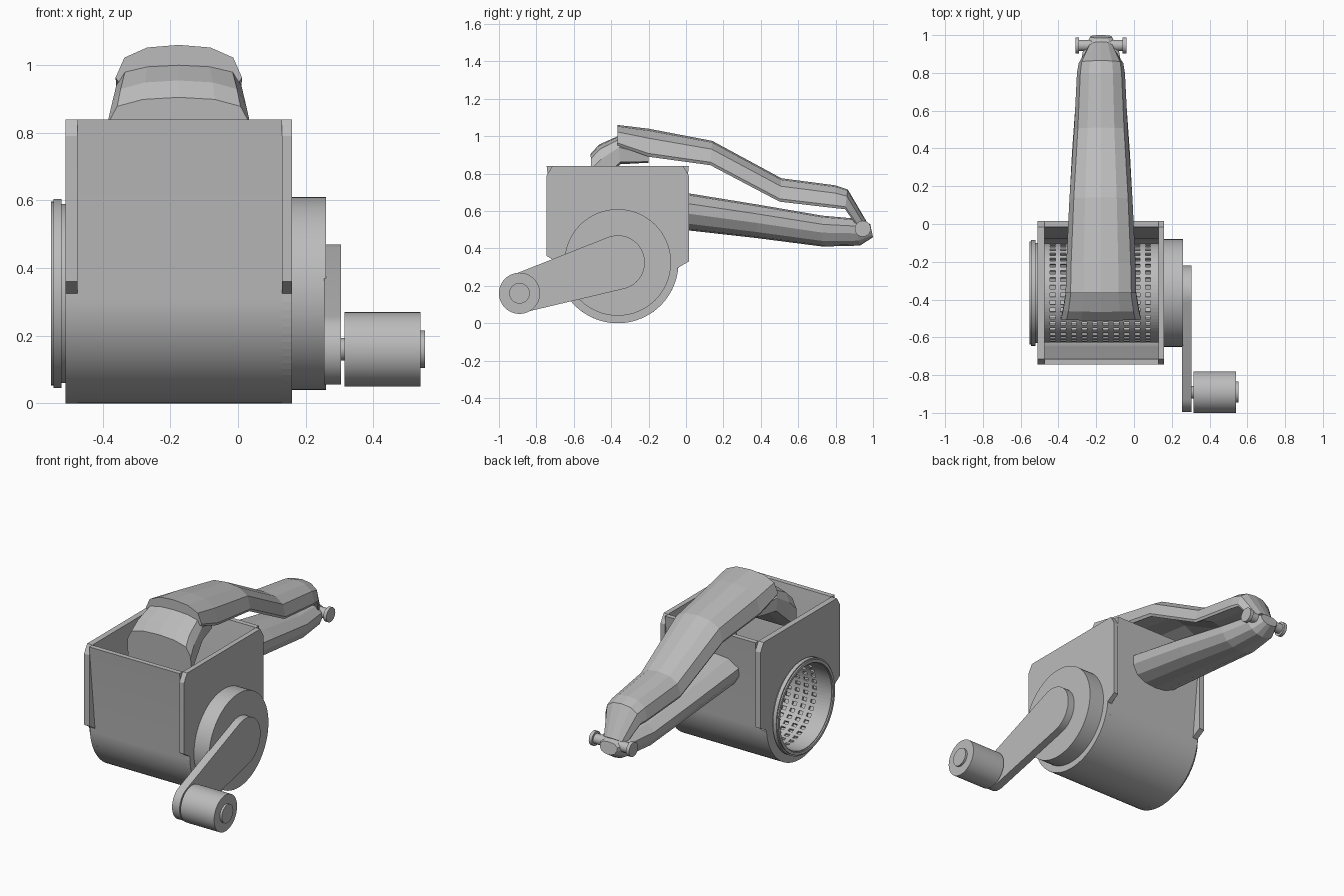
import bpy, bmesh, math
from mathutils import Matrix

if "Cube" in bpy.data.objects:
    bpy.data.objects.remove(bpy.data.objects["Cube"])

GREY = (0.5, 0.5, 0.5, 1)
mat = bpy.data.materials.new("grey plastic")
mat.use_nodes = True
mat.diffuse_color = GREY
mat.node_tree.nodes["Principled BSDF"].inputs["Base Color"].default_value = GREY

CY, CZ, R = -0.365, 0.325, 0.325      # drum axis and housing radius
HX = -0.175                           # handle centre line


def finish(name, bm, smooth=False):
    bmesh.ops.recalc_face_normals(bm, faces=bm.faces)
    me = bpy.data.meshes.new(name)
    bm.to_mesh(me)
    bm.free()
    me.materials.append(mat)
    ob = bpy.data.objects.new(name, me)
    bpy.context.collection.objects.link(ob)
    if smooth:
        bpy.ops.object.select_all(action='DESELECT')
        ob.select_set(True)
        bpy.context.view_layer.objects.active = ob
        bpy.ops.object.shade_smooth_by_angle(angle=math.radians(25))
    return ob


def arc(cy, cz, r, a0, a1, n):
    """Points (y, z) on an arc, angles in degrees."""
    angles = [math.radians(a0 + (a1 - a0) * i / n) for i in range(n + 1)]
    return [(cy + r * math.cos(a), cz + r * math.sin(a)) for a in angles]


def circle(cy, cz, r, n=64):
    return arc(cy, cz, r, 0, 360, n)[:-1]


def prism(name, x0, x1, outer, hole=None, smooth=False):
    """Extrude a (y, z) outline along x, with an optional hole."""
    bm = bmesh.new()
    edges = []
    for loop in [outer] + ([hole] if hole else []):
        vs = [bm.verts.new((x0, y, z)) for y, z in loop]
        edges += [bm.edges.new((vs[i - 1], vs[i])) for i in range(len(vs))]
    bmesh.ops.triangle_fill(bm, edges=edges, use_beauty=True)
    ext = bmesh.ops.extrude_face_region(bm, geom=bm.faces[:])
    moved = [g for g in ext["geom"] if isinstance(g, bmesh.types.BMVert)]
    bmesh.ops.translate(bm, verts=moved, vec=(x1 - x0, 0, 0))
    return finish(name, bm, smooth)


def cylinder(name, x0, x1, cy, cz, r, n=48):
    bm = bmesh.new()
    m = Matrix.Translation(((x0 + x1) / 2, cy, cz)) @ Matrix.Rotation(math.pi / 2, 4, 'Y')
    bmesh.ops.create_cone(bm, cap_ends=True, segments=n, radius1=r, radius2=r,
                          depth=x1 - x0, matrix=m)
    return finish(name, bm, True)


def loft(name, half, stations):
    """Join cross-sections; each station is top y, z, bottom y, z, half width."""
    section = half + [(-u, t) for u, t in reversed(half) if u > 0]
    bm = bmesh.new()
    rings = [[bm.verts.new((HX + u * w, yb + (yt - yb) * t, zb + (zt - zb) * t))
              for u, t in section] for yt, zt, yb, zb, w in stations]
    n = len(section)
    for a, b in zip(rings, rings[1:]):
        for i in range(n):
            bm.faces.new((a[i - 1], a[i], b[i], b[i - 1]))
    bm.faces.new(rings[0])
    bm.faces.new(rings[-1])
    return finish(name, bm)


# Housing: side plates and the U-shaped wall between them
front, back, top = -0.745, 0.015, 0.84
plate = ([(front, 0.36), (front, 0.79), (front + 0.03, top),
          (back - 0.03, top), (back, 0.79), (back, 0.33), (-0.045, 0.295)]
         + arc(CY, CZ, R, -6, -180, 40))
prism("left_side_plate", 0.13, 0.16, plate)
prism("right_side_plate", -0.51, -0.475, plate, circle(CY, CZ, 0.262), True)
wall = ([(front, top)] + arc(CY, CZ, R, 180, 360, 40) + [(back, top), (back - 0.03, top)]
        + arc(CY, CZ, R - 0.04, 360, 180, 40) + [(front + 0.03, top)])
prism("housing_wall", -0.475, 0.13, wall, smooth=True)

# Perforated grating drum
ROWS, COLS = 40, 10
xs = [-0.545, -0.46]
for c in range(COLS):
    mid = -0.43 + c * 0.056
    xs += [mid - 0.014, mid + 0.014]
xs.append(0.13)
bm = bmesh.new()
rings = [[bm.verts.new((x, y, z)) for y, z in circle(CY, CZ, 0.262, ROWS * 2)] for x in xs]
for k, (a, b) in enumerate(zip(rings, rings[1:])):
    slot_column = k >= 2 and k % 2 == 0 and k < 2 + 2 * COLS
    for i in range(ROWS * 2):
        if not (slot_column and i % 2):
            bm.faces.new((a[i - 1], a[i], b[i], b[i - 1]))
drum = finish("grating_drum", bm)
mod = drum.modifiers.new("thickness", 'SOLIDIFY')
mod.thickness = 0.012
mod.offset = -1

# Drum collar on the open end, drum hub on the other
prism("drum_neck", -0.525, -0.505, circle(CY, CZ, 0.265), circle(CY, CZ, 0.25), True)
prism("drum_rim", -0.545, -0.522, circle(CY, CZ, 0.28), circle(CY, CZ, 0.25), True)
prism("drum_lip", -0.553, -0.545, circle(CY, CZ, 0.272), circle(CY, CZ, 0.255), True)
cylinder("drum_hub", 0.13, 0.26, CY, CZ, 0.285, 64)

# Crank arm with rounded ends, then its knob
KY, KZ, r0, r1 = -0.89, 0.16, 0.145, 0.105
dy, dz = KY - CY, KZ - CZ
aim = math.degrees(math.atan2(dz, dy))
spread = math.degrees(math.acos((r0 - r1) / math.hypot(dy, dz)))
arm = (arc(KY, KZ, r1, aim - spread, aim + spread, 20)
       + arc(CY, CZ, r0, aim + spread, aim + 360 - spread, 24))
prism("crank_arm", 0.255, 0.305, arm, smooth=True)
cylinder("knob_shaft", 0.30, 0.32, KY, KZ, 0.033)
cylinder("crank_knob", 0.315, 0.54, KY, KZ, 0.11)
cylinder("knob_cap", 0.535, 0.553, KY, KZ, 0.055)

# Upper lever: arched section, hollow beneath
arch = [(0, 1), (0.5, 0.93), (0.86, 0.66), (1, 0.12), (0.95, 0), (0.55, 0.25), (0, 0.38)]
loft("upper_handle", arch, [
    (-0.365, 1.06, -0.365, 0.95, 0.187),
    (-0.2, 1.04, -0.2, 0.89, 0.183),
    (0.14, 0.975, 0.13, 0.845, 0.167),
    (0.51, 0.775, 0.5, 0.65, 0.142),
    (0.8, 0.737, 0.8, 0.615, 0.127),
    (0.865, 0.715, 0.85, 0.61, 0.118),
    (0.965, 0.545, 0.92, 0.51, 0.07)])

# Food presser under the front of the lever
pad = [(0, 1), (0.5, 0.97), (0.86, 0.87), (1, 0.6), (1, 0.08), (0.55, 0), (0, 0)]
loft("food_presser", pad, [
    (-0.2, 0.93, -0.2, 0.858, 0.14),
    (-0.365, 1.0, -0.35, 0.85, 0.185),
    (-0.465, 0.955, -0.44, 0.76, 0.2),
    (-0.51, 0.905, -0.5, 0.7, 0.212)])

# Lower lever: rounded beneath
grip = [(0, 1), (0.6, 0.95), (0.97, 0.72), (0.95, 0.45), (0.75, 0.18), (0.4, 0.04), (0, 0)]
loft("lower_handle", grip, [
    (-0.02, 0.70, -0.02, 0.5, 0.18),
    (0.38, 0.635, 0.38, 0.455, 0.158),
    (0.73, 0.575, 0.73, 0.41, 0.132),
    (0.9, 0.56, 0.93, 0.415, 0.1),
    (0.985, 0.53, 1.0, 0.46, 0.06)])

# Hinge pin with a head at each end
cylinder("hinge_pin", HX - 0.12, HX + 0.12, 0.945, 0.505, 0.03, 24)
for side, name in ((-1, "right_pin_head"), (1, "left_pin_head")):
    x = HX + side * 0.125
    cylinder(name, x - 0.01, x + 0.01, 0.945, 0.505, 0.043, 24)
